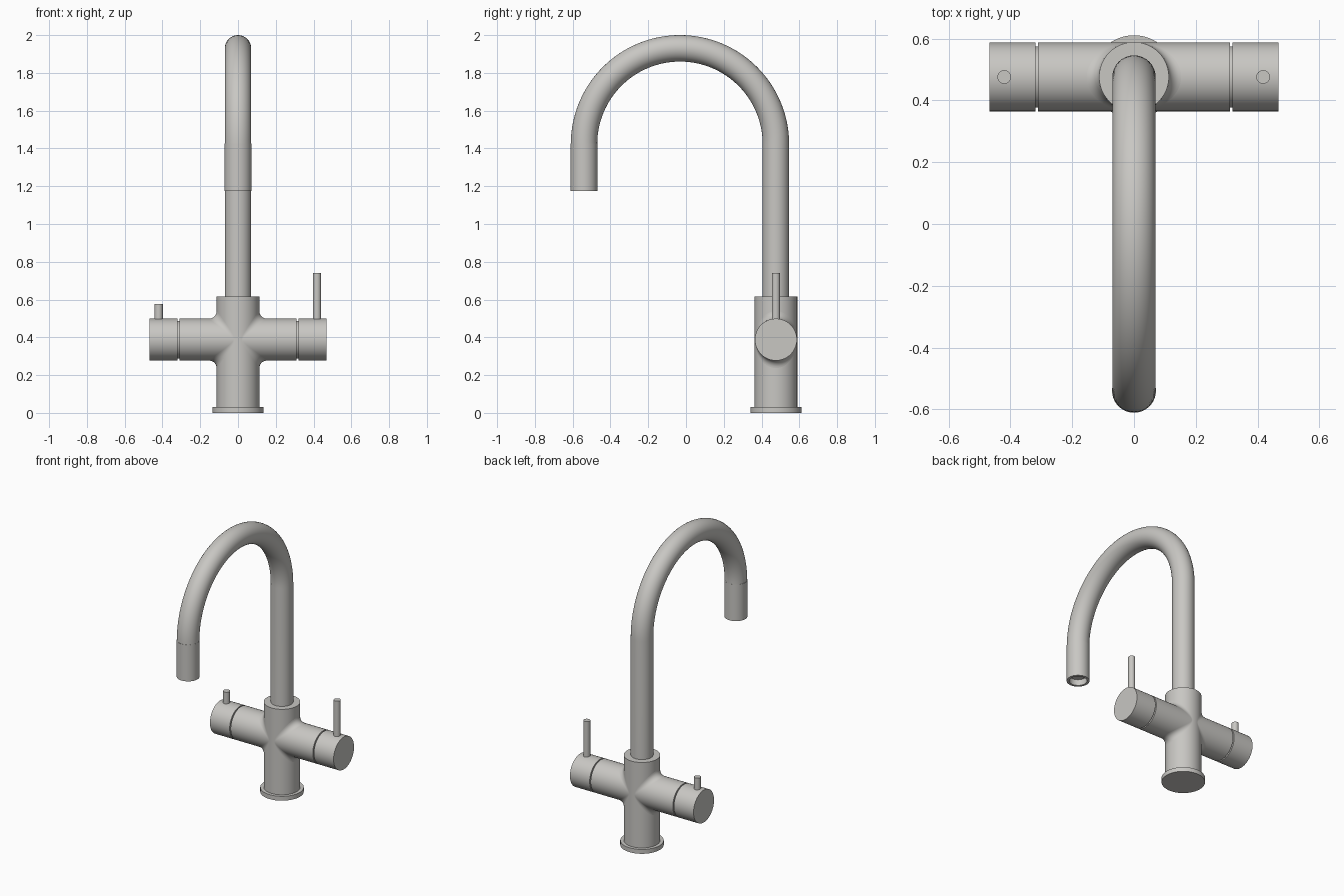
import bpy, bmesh, math
from mathutils import Vector, Matrix

cube = bpy.data.objects.get("Cube")
if cube:
    bpy.data.objects.remove(cube, do_unlink=True)

# Brushed steel is the only finish
steel = bpy.data.materials.new("brushed_steel")
steel.use_nodes = True
colour = (0.58, 0.57, 0.545, 1)
steel.diffuse_color = colour
steel.node_tree.nodes["Principled BSDF"].inputs["Base Color"].default_value = colour

BODY_Y = 0.476      # column axis
ARM_Z = 0.388       # crossbar axis
BODY_R, ARM_R, FILLET_R = 0.113, 0.111, 0.04
ARM_END = 0.468
PIPE_R = 0.07
BEND_R, BEND_Z = 0.508, 1.422
SPOUT_Y = BODY_Y - 2 * BEND_R


def finish(name, bm, location):
    bmesh.ops.recalc_face_normals(bm, faces=bm.faces)
    mesh = bpy.data.meshes.new(name)
    bm.to_mesh(mesh)
    bm.free()
    mesh.materials.append(steel)
    mesh.shade_smooth()
    mesh.set_sharp_from_angle(angle=math.radians(35))
    obj = bpy.data.objects.new(name, mesh)
    obj.location = location
    bpy.context.collection.objects.link(obj)
    return obj


def lathe(name, profile, location, along_x=False, steps=64):
    """Turn a (radius, height) profile about z, or about x."""
    bm = bmesh.new()
    verts = [bm.verts.new((r, 0, h)) for r, h in profile]
    edges = [bm.edges.new(pair) for pair in zip(verts, verts[1:])]
    bmesh.ops.spin(bm, geom=verts + edges, axis=(0, 0, 1), cent=(0, 0, 0),
                   angle=math.tau, steps=steps)
    bmesh.ops.remove_doubles(bm, verts=bm.verts, dist=1e-5)
    if along_x:
        bm.transform(Matrix.Rotation(math.pi / 2, 4, 'Y'))
    return finish(name, bm, location)


def rod(name, radius, low, high, x=0, y=BODY_Y, steps=64):
    return lathe(name, [(0, low), (radius, low), (radius, high), (0, high)],
                 (x, y, 0), steps=steps)


# Column and foot
rod("base_flange", 0.135, 0, 0.03)
rod("body_column", BODY_R, 0.02, 0.615)

# Crossbar with a narrow groove in front of each turning end
half = [(ARM_R, 0.311), (ARM_R - 0.012, 0.311), (ARM_R - 0.012, 0.319),
        (ARM_R, 0.319), (ARM_R, ARM_END), (0, ARM_END)]
lathe("crossbar", [(r, -h) for r, h in reversed(half)] + half,
      (0, BODY_Y, ARM_Z), along_x=True)


# Rolling-ball fillet where the crossbar meets the column
def fillet(name, side, around=96, across=8):
    bm = bmesh.new()
    a, b = BODY_R + FILLET_R, ARM_R + FILLET_R
    rings = []
    for i in range(around):
        phi = math.tau * i / around
        y, z = b * math.sin(phi), b * math.cos(phi)
        ball = Vector((math.sqrt(a * a - y * y), y, z))
        to_column = -Vector((ball.x, y, 0)).normalized()
        to_arm = -Vector((0, y, z)).normalized()
        ring = []
        for j in range(across + 1):
            p = ball + FILLET_R * to_column.slerp(to_arm, j / across)
            ring.append(bm.verts.new((side * p.x, p.y, p.z)))
        rings.append(ring)
    for i, ring in enumerate(rings):
        nxt = rings[(i + 1) % around]
        for j in range(across):
            bm.faces.new((ring[j], ring[j + 1], nxt[j + 1], nxt[j]))
    return finish(name, bm, (0, BODY_Y, ARM_Z))


fillet("left_fillet", 1)
fillet("right_fillet", -1)

# Lever pins, tall on the left and short on the right
rod("left_lever", 0.022, ARM_Z, 0.74, x=0.418, steps=32)
rod("right_lever", 0.022, ARM_Z, 0.577, x=-0.42, steps=32)

# Swan-neck spout
arc = [math.pi * i / 64 for i in range(65)]
path = [(BODY_Y, 0.6)]
path += [(BODY_Y - BEND_R + BEND_R * math.cos(t), BEND_Z + BEND_R * math.sin(t)) for t in arc]
curve = bpy.data.curves.new("spout_pipe", 'CURVE')
curve.dimensions = '3D'
curve.bevel_depth = PIPE_R
curve.bevel_resolution = 14
curve.use_fill_caps = True
spline = curve.splines.new('POLY')
spline.points.add(len(path) - 1)
for point, (y, z) in zip(spline.points, path):
    point.co = (0, y, z, 1)
spline.use_smooth = True
curve.materials.append(steel)
bpy.context.collection.objects.link(bpy.data.objects.new("spout_pipe", curve))

# Nozzle with a recessed outlet
nozzle_r = PIPE_R + 0.001
lathe("nozzle", [(0, 1.215), (0.055, 1.215), (0.055, 1.175), (nozzle_r, 1.175),
                 (nozzle_r, 1.425), (0, 1.425)], (0, SPOUT_Y, 0))
